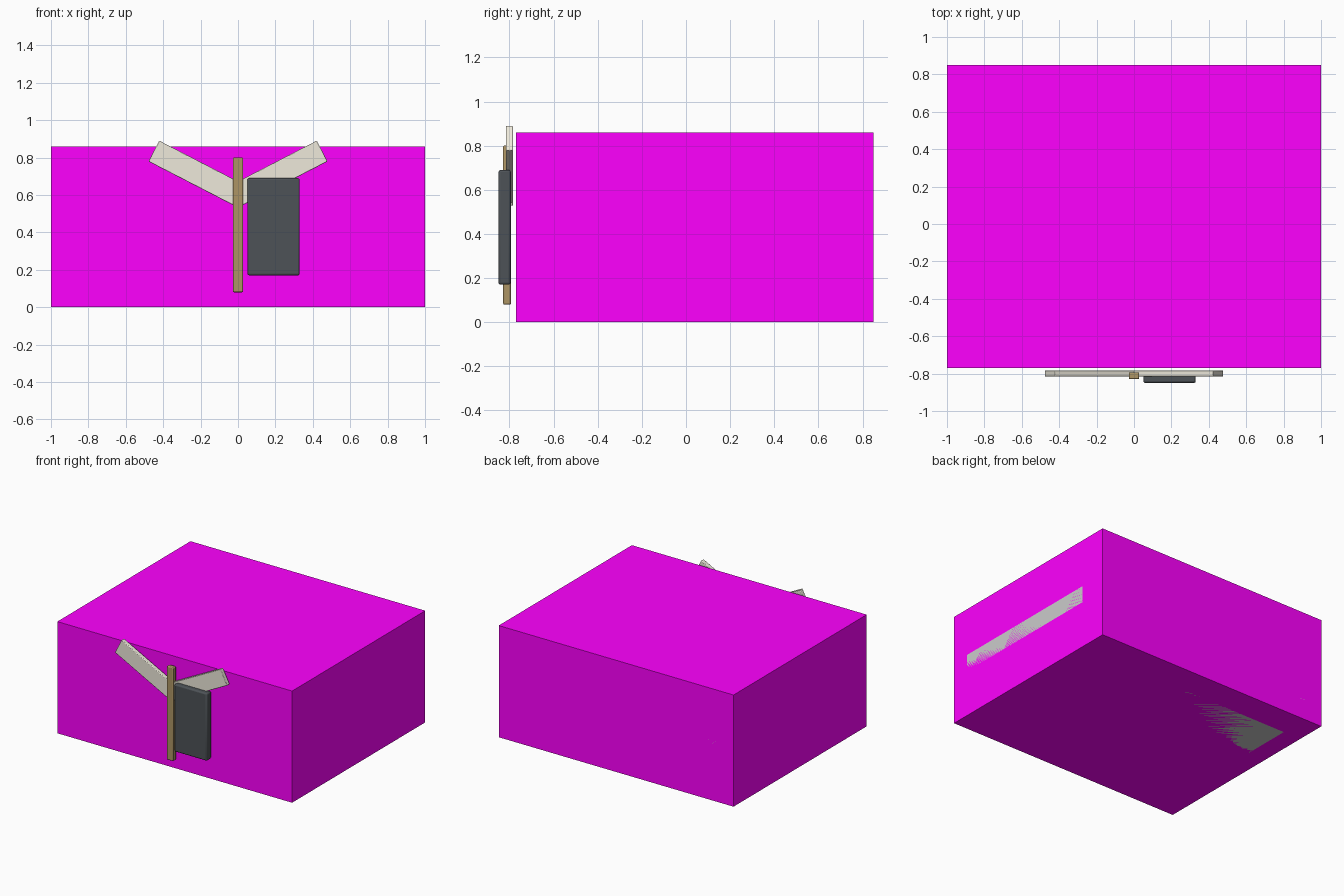
import bpy
import math

if "Cube" in bpy.data.objects:
    bpy.data.objects.remove(bpy.data.objects["Cube"])


def material(name, rgb):
    m = bpy.data.materials.new(name)
    m.diffuse_color = (*rgb, 1)
    m.use_nodes = True
    m.node_tree.nodes["Principled BSDF"].inputs["Base Color"].default_value = m.diffuse_color
    return m


MAGENTA = material("magenta", (1.0, 0.0, 1.0))
CREAM = material("cream", (0.86, 0.82, 0.71))
WOOD = material("wood", (0.42, 0.30, 0.13))
DARK = material("charcoal", (0.075, 0.085, 0.095))


def box(name, lo, hi, mat=None, bevel=0.0, tilt=0.0):
    """Box between two corners, optionally bevelled and turned about y."""
    bpy.ops.mesh.primitive_cube_add(
        size=1, location=[(a + b) / 2 for a, b in zip(lo, hi)])
    ob = bpy.context.object
    ob.name = name
    ob.scale = [b - a for a, b in zip(lo, hi)]
    bpy.ops.object.transform_apply(location=False, rotation=False, scale=True)
    ob.rotation_euler.y = tilt
    if mat:
        ob.data.materials.append(mat)
    if bevel:
        mod = ob.modifiers.new("soft_edges", "BEVEL")
        mod.width = bevel
        mod.segments = 2
        bpy.ops.object.shade_smooth_by_angle(angle=math.radians(35))
    return ob


# Large enclosing body
box("body", (-1, -0.77, 0), (1, 0.85, 0.86), MAGENTA)

# Grey panels lying flush with the body faces
box("floor_panel", (-0.85, -0.62, 0), (0.85, 0.62, 0.02))
box("back_panel", (-0.86, 0.83, 0.15), (0.86, 0.85, 0.465))
box("side_panel", (0.98, -0.63, 0.36), (1, 0.63, 0.49))

# Two slanted boards forming a V on the front
for side, label in ((-1, "left"), (1, "right")):
    x0, z0, x1, z1 = -0.04 * side, 0.582, 0.45 * side, 0.835
    length = math.hypot(x1 - x0, z1 - z0)
    cx, cz = (x0 + x1) / 2, (z0 + z1) / 2
    box(label + "_board",
        (cx - length / 2, -0.816, cz - 0.0625),
        (cx + length / 2, -0.784, cz + 0.0625),
        CREAM, 0.004, -side * math.atan2(z1 - z0, abs(x1 - x0)))

# Upright post and dark slab in front of the boards
box("post", (-0.028, -0.829, 0.08), (0.028, -0.793, 0.80), WOOD, 0.006)
box("dark_slab", (0.05, -0.85, 0.17), (0.33, -0.794, 0.69), DARK, 0.01)
